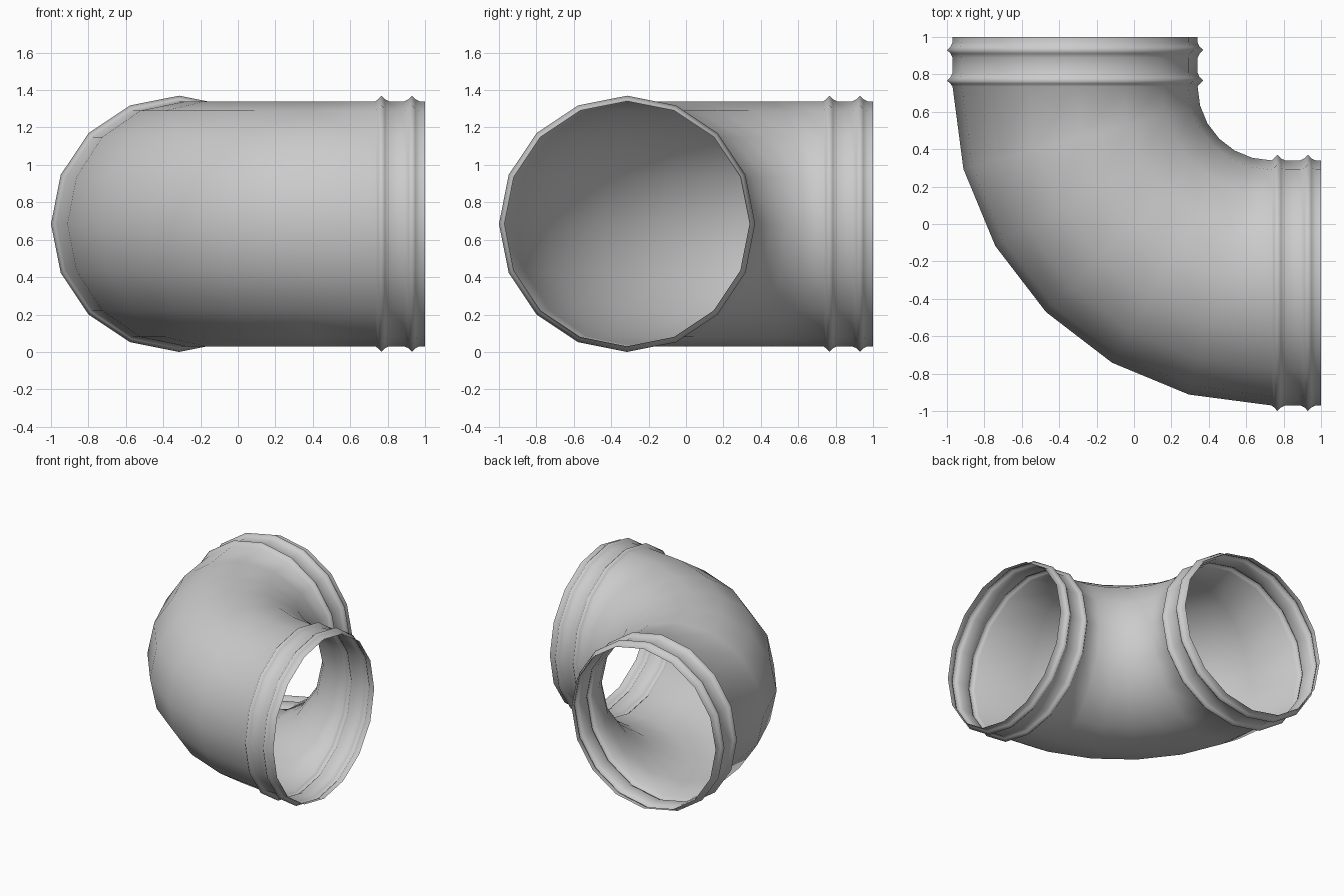
import bpy
import bmesh
from math import cos, sin, pi, radians

cube = bpy.data.objects.get("Cube")
if cube:
    bpy.data.objects.remove(cube, do_unlink=True)

SIDES = 16
BEND_STEPS = 6
TUBE_R = 0.655     # plain tube radius
BEAD_R = 0.685     # raised bead radius
MID_Z = 0.685      # height of the tube axis
AXIS = -0.315      # offset of each leg's axis
BEND_C = 0.735     # bend centre, same in x and y
BEND_R = BEND_C - AXIS

# Collar profile: (distance along the leg, radius), with two flared beads
collar = []
for peak in (0.767, 0.93):
    collar += [(peak - 0.041, TUBE_R), (peak - 0.018, TUBE_R + 0.011),
               (peak, BEAD_R),
               (peak + 0.018, TUBE_R + 0.011), (peak + 0.041, TUBE_R)]
collar = collar[1:]            # the bend's end ring starts the first bead
collar.append((1.0, TUBE_R))

# Stations along the path: (centre x, centre y, outward direction x, y, radius)
stations = [(d, AXIS, 0, -1, r) for d, r in reversed(collar)]
for i in range(BEND_STEPS + 1):
    a = radians(270 - 90 * i / BEND_STEPS)
    stations.append((BEND_C + BEND_R * cos(a), BEND_C + BEND_R * sin(a),
                     cos(a), sin(a), TUBE_R))
stations += [(AXIS, d, -1, 0, r) for d, r in collar]

# Sweep the ring through every station as one open, thin shell
bm = bmesh.new()
rings = []
for x, y, ox, oy, r in stations:
    ring = []
    for k in range(SIDES):
        t = 2 * pi * k / SIDES
        ring.append(bm.verts.new((x + ox * r * cos(t), y + oy * r * cos(t),
                                  MID_Z + r * sin(t))))
    rings.append(ring)
for a, b in zip(rings, rings[1:]):
    for k in range(SIDES):
        n = (k + 1) % SIDES
        bm.faces.new((a[k], a[n], b[n], b[k]))

# Face the shell outward: test a face on the outer side of the bend
bm.normal_update()
test = min(bm.faces, key=lambda f: f.calc_center_median().x + f.calc_center_median().y)
if test.normal.x + test.normal.y > 0:
    bmesh.ops.reverse_faces(bm, faces=bm.faces[:])
for f in bm.faces:
    f.smooth = True

mesh = bpy.data.meshes.new("elbow_pipe")
bm.to_mesh(mesh)
bm.free()
pipe = bpy.data.objects.new("elbow_pipe", mesh)
bpy.context.collection.objects.link(pipe)

# Plain grey metal
grey = bpy.data.materials.new("light_grey")
grey.use_nodes = True
colour = (0.6, 0.6, 0.6, 1)
grey.diffuse_color = colour
grey.node_tree.nodes["Principled BSDF"].inputs["Base Color"].default_value = colour
mesh.materials.append(grey)
